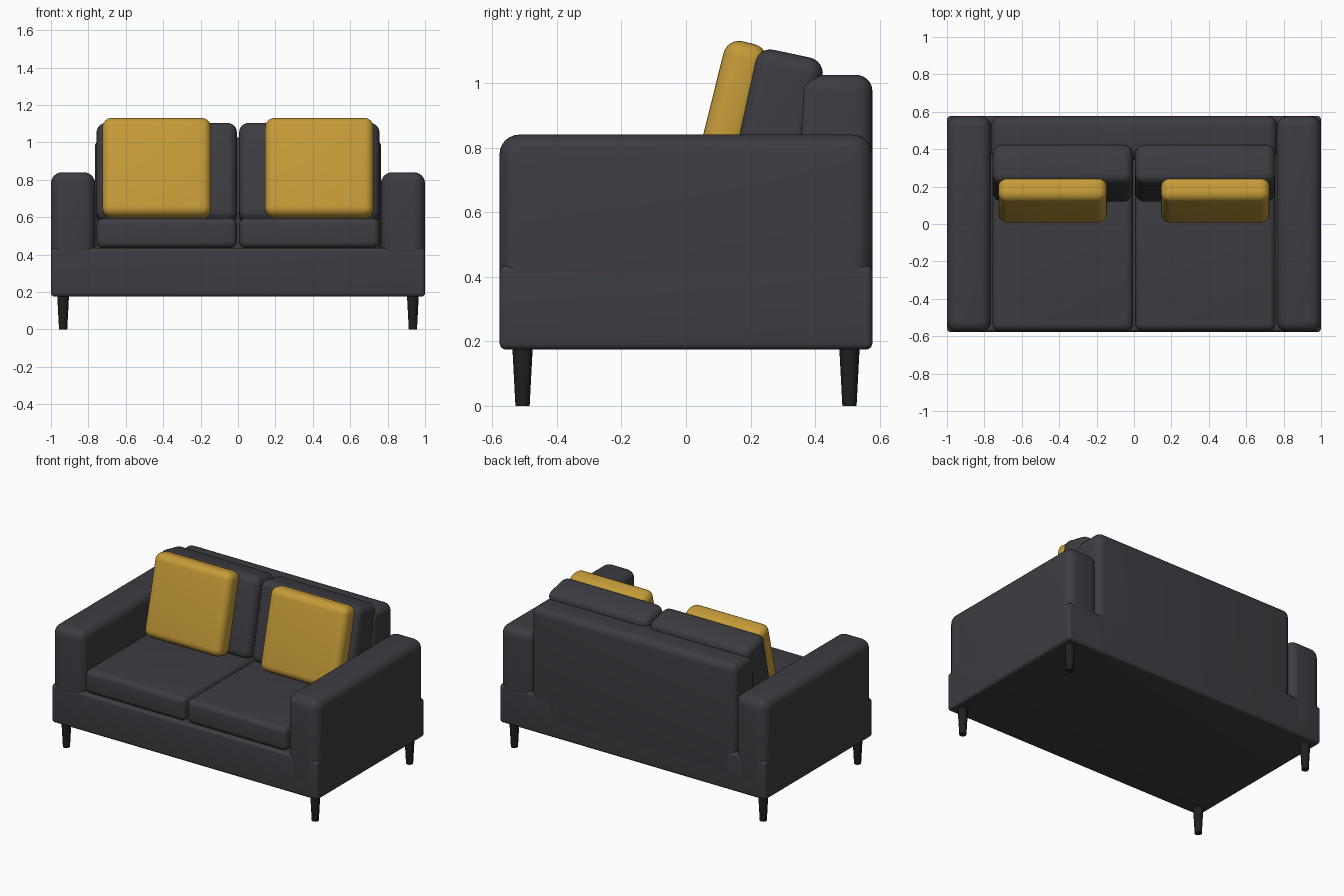
import bpy, math

cube = bpy.data.objects.get("Cube")
if cube:
    bpy.data.objects.remove(cube, do_unlink=True)


def material(name, rgb):
    m = bpy.data.materials.new(name)
    m.use_nodes = True
    m.diffuse_color = (*rgb, 1)
    m.node_tree.nodes["Principled BSDF"].inputs["Base Color"].default_value = (*rgb, 1)
    return m


charcoal = material("charcoal fabric", (0.047, 0.045, 0.054))
mustard = material("mustard fabric", (0.56, 0.33, 0.04))
black = material("black wood", (0.014, 0.014, 0.014))


def finish(ob, name, mat):
    ob.name = name
    ob.data.materials.append(mat)
    bpy.ops.object.shade_smooth_by_angle(angle=math.radians(40))


def soft_box(name, centre, size, radius, mat, tilt=0):
    """Box with rounded edges, leaning back by tilt degrees."""
    bpy.ops.mesh.primitive_cube_add(size=1, location=centre)
    ob = bpy.context.object
    ob.scale = size
    bpy.ops.object.transform_apply(location=False, rotation=False, scale=True)
    ob.rotation_euler.x = -math.radians(tilt)
    bevel = ob.modifiers.new("rounding", 'BEVEL')
    bevel.width = radius
    bevel.segments = 6
    bpy.ops.object.modifier_apply(modifier=bevel.name)
    finish(ob, name, mat)


# Frame
soft_box("base", (0, 0, 0.305), (2, 1.154, 0.26), 0.02, charcoal)
soft_box("backrest", (0, 0.46, 0.635), (1.53, 0.234, 0.78), 0.05, charcoal)

for side, s in (("left", 1), ("right", -1)):
    soft_box(side + "_arm", (s * 0.882, 0, 0.53), (0.236, 1.154, 0.62), 0.06, charcoal)

    # Cushions
    soft_box(side + "_seat_cushion", (s * 0.381, -0.11, 0.515), (0.75, 0.92, 0.16), 0.035, charcoal)
    soft_box(side + "_back_cushion", (s * 0.381, 0.272, 0.829), (0.75, 0.215, 0.535), 0.05, charcoal, 12)
    soft_box(side + "_throw_pillow", (s * 0.435, 0.129, 0.861), (0.58, 0.137, 0.543), 0.05, mustard, 14)

    # Tapered legs
    for end, e in (("front", -1), ("back", 1)):
        bpy.ops.mesh.primitive_cone_add(vertices=24, radius1=0.022, radius2=0.032, depth=0.19,
                                        location=(s * 0.935, e * 0.506, 0.095))
        finish(bpy.context.object, f"{end}_{side}_leg", black)
